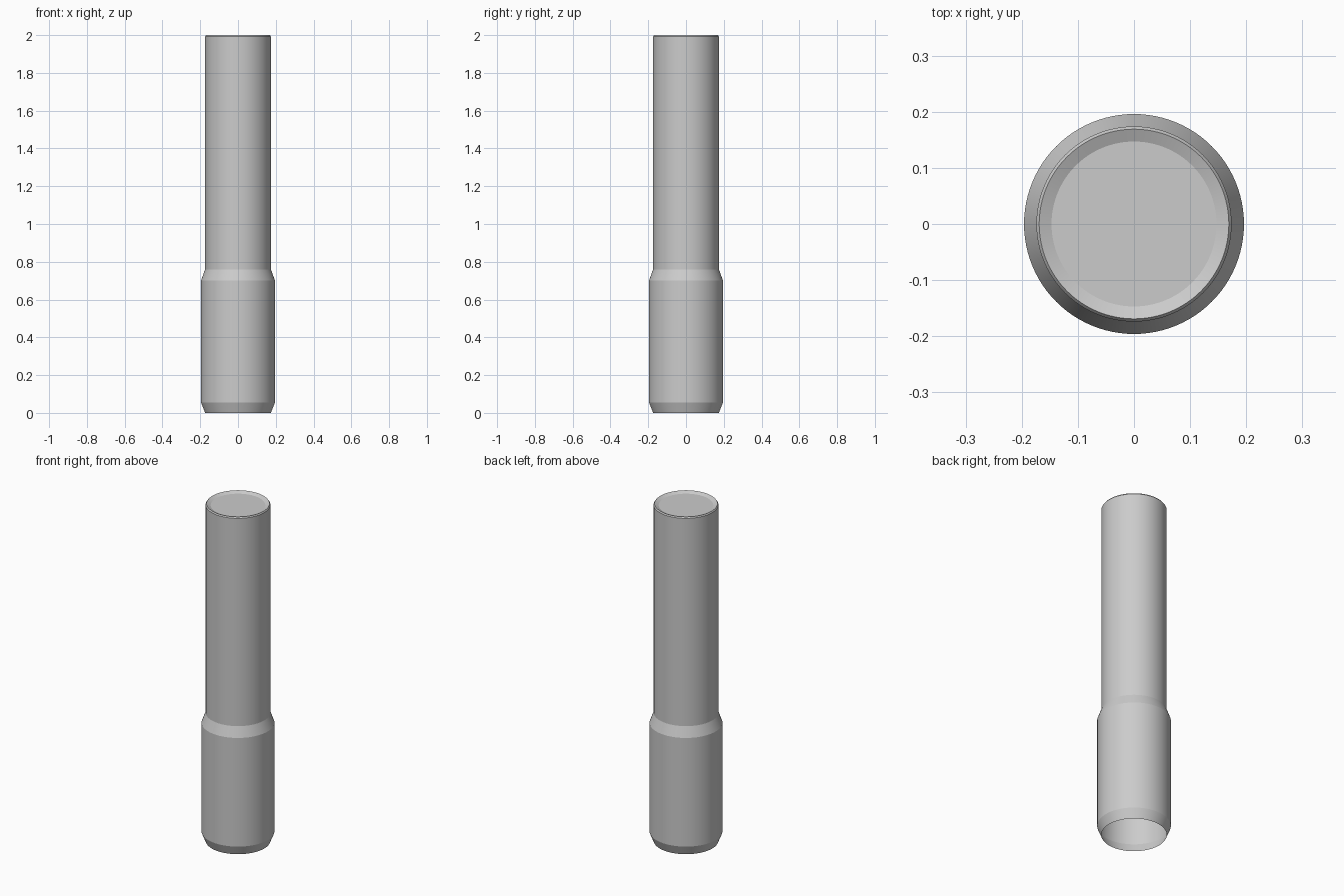
import bpy, bmesh, math

if "Cube" in bpy.data.objects:
    bpy.data.objects.remove(bpy.data.objects["Cube"])

SIDES = 96

# Half profile (radius, height), from the open bottom edge up to the top recess
PROFILE = [
    (0.174, 0.0),     # bottom edge
    (0.196, 0.055),   # lower taper
    (0.196, 0.70),    # wide sleeve
    (0.174, 0.76),    # shoulder
    (0.174, 1.993),   # long shaft
    (0.169, 2.0),     # small rim bevel
    (0.147, 1.99),    # shallow dished recess
]


def lathe(name, profile, sides):
    bm = bmesh.new()
    rings = []
    for r, z in profile:
        rings.append([bm.verts.new((r * math.cos(2 * math.pi * i / sides),
                                    r * math.sin(2 * math.pi * i / sides), z))
                      for i in range(sides)])
    for a, b in zip(rings, rings[1:]):
        for i in range(sides):
            j = (i + 1) % sides
            bm.faces.new((a[i], a[j], b[j], b[i]))
    bm.faces.new(rings[-1])  # flat floor of the top recess
    mesh = bpy.data.meshes.new(name)
    bm.to_mesh(mesh)
    bm.free()
    obj = bpy.data.objects.new(name, mesh)
    bpy.context.collection.objects.link(obj)
    return obj


# Stepped tube with closed top and open bottom
tube = lathe("stepped_tube", PROFILE, SIDES)
bpy.context.view_layer.objects.active = tube
tube.select_set(True)
bpy.ops.object.shade_smooth_by_angle(angle=math.radians(15))
